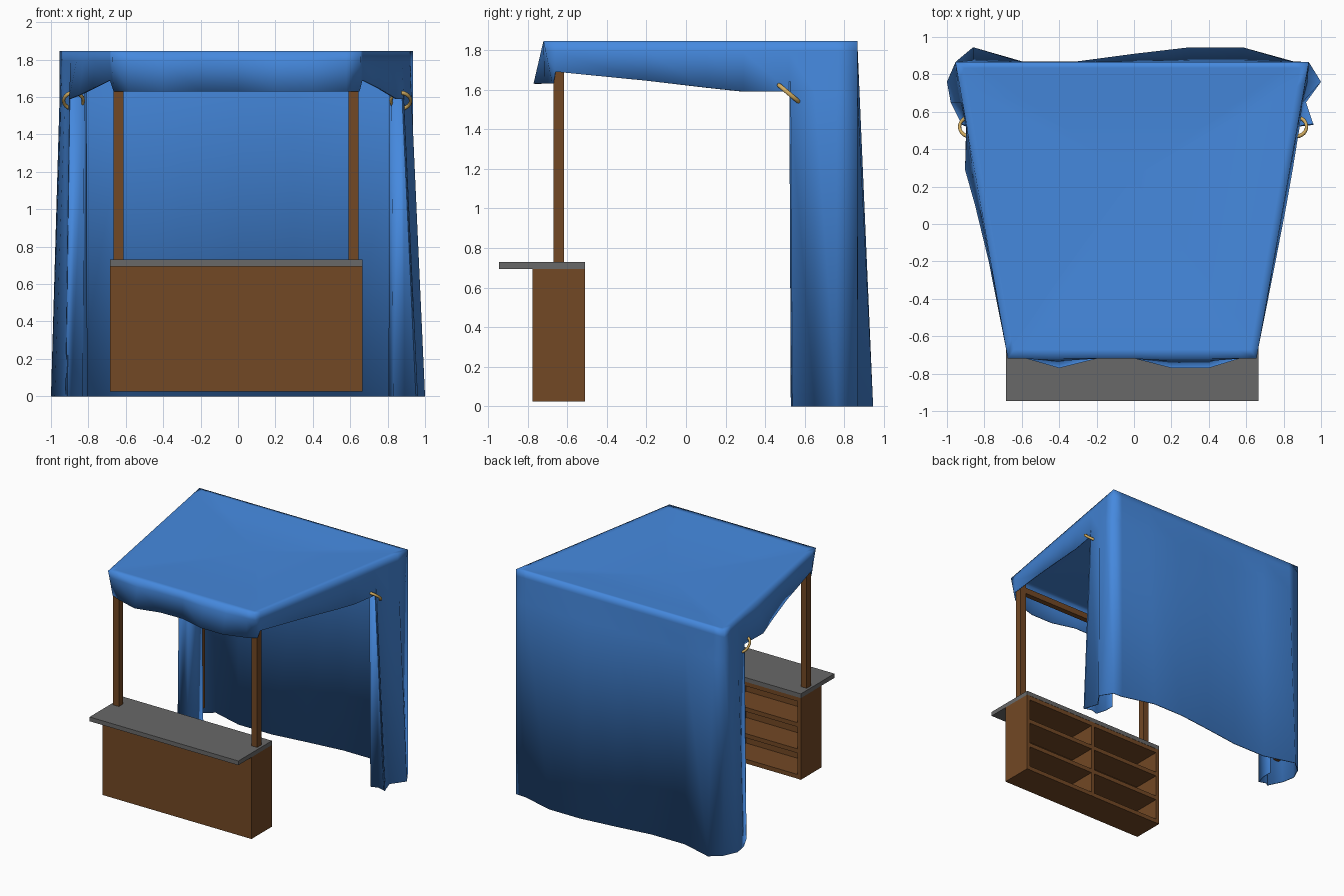
import bpy, bmesh, math
from mathutils import Vector

if "Cube" in bpy.data.objects:
    bpy.data.objects.remove(bpy.data.objects["Cube"])

def material(name, rgb):
    m = bpy.data.materials.new(name)
    m.diffuse_color = (*rgb, 1)
    m.use_nodes = True
    m.node_tree.nodes["Principled BSDF"].inputs["Base Color"].default_value = m.diffuse_color
    return m

CLOTH = material("blue_cloth", (0.06, 0.25, 0.73))
WOOD = material("brown_wood", (0.17, 0.065, 0.018))
STONE = material("dark_grey_stone", (0.14, 0.14, 0.14))
ROPE = material("tan_rope", (0.65, 0.42, 0.12))
TOP = 1.845

def finish(name, bm, mat, thickness=0, smooth=False):
    me = bpy.data.meshes.new(name)
    bm.to_mesh(me)
    bm.free()
    ob = bpy.data.objects.new(name, me)
    bpy.context.collection.objects.link(ob)
    me.materials.append(mat)
    if thickness:
        mod = ob.modifiers.new("thickness", 'SOLIDIFY')
        mod.thickness = thickness
        mod.offset = -1
    if smooth:
        me.polygons.foreach_set("use_smooth", [True] * len(me.polygons))
    return ob

def box(name, x, y, z, mat=WOOD):
    bm = bmesh.new()
    bmesh.ops.create_cube(bm, size=1)
    for v in bm.verts:
        v.co = [lo + (hi - lo) * (c + 0.5) for c, (lo, hi) in zip(v.co, (x, y, z))]
    return finish(name, bm, mat)

# Counter: open-backed cabinet with two columns of three shelves
X0, X1 = -0.685, 0.665
box("counter_top", (X0, X1), (-0.945, -0.51), (0.695, 0.73), STONE)
box("counter_front_panel", (X0, X1), (-0.775, -0.745), (0.025, 0.695))
for name, x in (("left", X0), ("middle", -0.025), ("right", X1 - 0.03)):
    box("counter_upright_" + name, (x, x + 0.03), (-0.745, -0.51), (0.025, 0.695))
for i, z in enumerate((0.025, 0.235, 0.45, 0.66)):
    for side, x in (("left", (X0 + 0.03, -0.025)), ("right", (0.005, X1 - 0.03))):
        box(f"counter_shelf_{side}_{i}", x, (-0.745, -0.512), (z, z + 0.035))

# Posts and cross beams
for side, x in (("left", -0.665), ("right", 0.59)):
    box("front_post_" + side, (x, x + 0.053), (-0.67, -0.615), (0.73, 1.80))
for side, x in (("left", -0.88), ("right", 0.82)):
    box("back_post_" + side, (x, x + 0.05), (0.71, 0.76), (0.12, 1.80))
box("front_beam", (-0.61, 0.59), (-0.665, -0.62), (1.69, 1.74))
box("back_beam", (-0.83, 0.82), (0.715, 0.755), (1.75, 1.80))

# Canopy stations around the roof: (top edge point, hem point, hem is on the floor)
def edge(side, y):
    return Vector((-0.01 + side * (0.945 - 0.28 * (0.865 - y) / 1.585), y, TOP))

def valance(side, bulges):
    out = []
    for y, z, b in zip((-0.66, -0.2, 0.1, 0.29), (1.69, 1.645, 1.61, 1.59), bulges):
        t = edge(side, y)
        out.append((t, Vector((t.x + side * b, y, z)), False))
    return out

def curtain(side, hem):
    return [(edge(side, y), Vector((*h, 0)), True)
            for y, h in zip((0.52, 0.65, 0.76, 0.865), hem)]

front = [(-0.665, -0.675), (-0.58, -0.715), (-0.4, -0.77), (-0.2, -0.72), (0, -0.715),
         (0.2, -0.77), (0.4, -0.77), (0.58, -0.715), (0.65, -0.675)]
back = [(0.85, 0.87), (0.58, 0.945), (0.3, 0.945), (0, 0.91), (-0.3, 0.87),
        (-0.6, 0.87), (-0.86, 0.945)]
right_hem = [(0.96, 0.53), (0.92, 0.65), (1.0, 0.76), (0.935, 0.865)]
left_hem = [(-0.92, 0.53), (-0.98, 0.65), (-1.0, 0.76), (-0.95, 0.87)]

stations = []
for i, (x, y) in enumerate(front):
    tx = edge(-1, -0.72).x if i == 0 else edge(1, -0.72).x if i == len(front) - 1 else x
    stations.append((Vector((tx, -0.72, TOP)), Vector((x, y, 1.63)), False))
stations += valance(1, (0, 0.01, 0.015, 0.015)) + curtain(1, right_hem)
stations += [(Vector((x, 0.865, TOP)), Vector((x, y, 0)), True) for x, y in back]
stations += curtain(-1, left_hem)[::-1] + valance(-1, (0, 0.01, 0.03, 0.05))[::-1]

# Canopy: roof rings towards the centre, soft edge, valance and back curtain
bm = bmesh.new()
mid = Vector((-0.01, 0.25, TOP))
peak = bm.verts.new(mid - Vector((0, 0, 0.03)))
cols = []
for t, h, floor in stations:
    pts = []
    for f, drop in ((0.33, 0.028), (0.66, 0.018), (0.95, 0.001)):
        p = mid.lerp(t, f)
        p.z = TOP - drop
        pts.append(p)
    levels = [TOP, 1.79] + ([1.59, 0] if floor else [h.z])
    pts += [t.lerp(h, (TOP - z) / (TOP - h.z)) for z in levels]
    cols.append([bm.verts.new(p) for p in pts])
for a, b in zip(cols, cols[1:] + cols[:1]):
    bm.faces.new((peak, a[0], b[0]))
    for k in range(min(len(a), len(b)) - 1):
        bm.faces.new((a[k], a[k + 1], b[k + 1], b[k]))
finish("canopy_cloth", bm, CLOTH, 0.008, True)

# Gathered curtain fold and its rope tie on each side
for name, side, hem in (("left", -1, left_hem), ("right", 1, right_hem)):
    bm = bmesh.new()
    outer = Vector((*hem[0], 0))
    ends = [(edge(side, 0.52), outer),
            (Vector((side * 0.86, 0.525, TOP)), Vector((side * 0.89, 0.55, 0))),
            (Vector((side * 0.82, 0.53, TOP)), Vector((side * 0.83, 0.53, 0))),
            (Vector((side * 0.81, 0.60, TOP)), Vector((side * 0.805, 0.62, 0))),
            (Vector((side * 0.81, 0.68, TOP)), Vector((side * 0.805, 0.70, 0)))]
    cols = [[bm.verts.new(a.lerp(b, (TOP - z) / TOP)) for z in (1.64, 0)]
            for a, b in ends]
    for a, b in zip(cols, cols[1:]):
        q = (a[0], b[0], b[1], a[1])
        bm.faces.new(q if side > 0 else q[::-1])
    finish("gathered_curtain_" + name, bm, CLOTH, 0.006, True)

    bpy.ops.mesh.primitive_torus_add(major_segments=20, minor_segments=8, major_radius=0.066,
                                     minor_radius=0.011, rotation=(math.radians(-40), 0, 0),
                                     location=(side * 0.875 - 0.005, 0.52, 1.58))
    tie = bpy.context.object
    tie.name = "rope_tie_" + name
    tie.scale.x = 0.8
    tie.data.materials.append(ROPE)
    bpy.ops.object.shade_smooth_by_angle(angle=math.radians(60))
